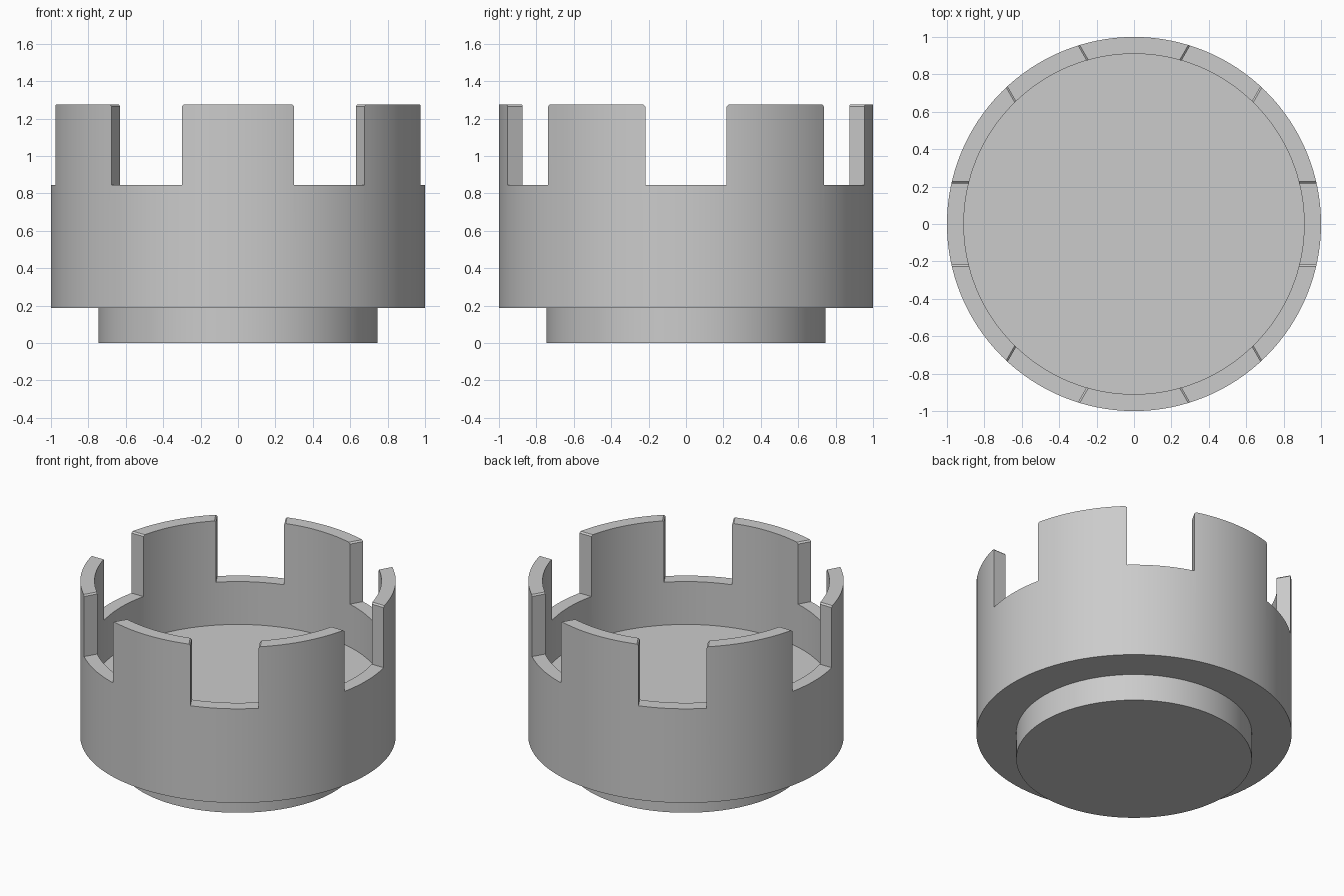
import bpy, bmesh
from math import pi
from mathutils import Matrix, Vector

cube = bpy.data.objects.get("Cube")
if cube:
    bpy.data.objects.remove(cube, do_unlink=True)

TOP, NOTCH, FLOOR, STEP = 1.275, 0.845, 0.545, 0.187
OUTER, INNER, BASE = 1.0, 0.91, 0.747
HALF_GAP, CHAMFER = 0.217, 0.01

grey = bpy.data.materials.new("plain grey")
grey.use_nodes = True
grey.diffuse_color = (0.6, 0.6, 0.6, 1)
grey.node_tree.nodes["Principled BSDF"].inputs["Base Color"].default_value = grey.diffuse_color


def add_object(name, bm):
    bmesh.ops.recalc_face_normals(bm, faces=bm.faces)
    mesh = bpy.data.meshes.new(name)
    bm.to_mesh(mesh)
    bm.free()
    obj = bpy.data.objects.new(name, mesh)
    bpy.context.collection.objects.link(obj)
    return obj


def revolve(name, profile, steps):
    bm = bmesh.new()
    verts = [bm.verts.new((r, 0, z)) for r, z in profile]
    edges = [bm.edges.new(pair) for pair in zip(verts, verts[1:])]
    bmesh.ops.spin(bm, geom=verts + edges, axis=(0, 0, 1), cent=(0, 0, 0),
                   angle=2 * pi, steps=steps, use_merge=True)
    bmesh.ops.remove_doubles(bm, verts=bm.verts, dist=0.0001)
    # Close the open rings with single flat discs
    bmesh.ops.holes_fill(bm, edges=[e for e in bm.edges if e.is_boundary], sides=0)
    return add_object(name, bm)


def notch_cutter(angle):
    # Straight slot that flares at the top to chamfer the tooth ends
    flare = 0.1
    start = TOP - CHAMFER
    half = [(HALF_GAP, NOTCH), (HALF_GAP, start), (HALF_GAP + flare, start + flare)]
    outline = half + [(-y, z) for y, z in reversed(half)]
    bm = bmesh.new()
    face = bm.faces.new([bm.verts.new((-1.2, y, z)) for y, z in outline])
    grown = bmesh.ops.extrude_face_region(bm, geom=[face])["geom"]
    bmesh.ops.translate(bm, vec=Vector((2.4, 0, 0)),
                        verts=[v for v in grown if isinstance(v, bmesh.types.BMVert)])
    bm.transform(Matrix.Rotation(angle, 4, "Z"))
    cutter = add_object("notch_cutter", bm)
    cutter.hide_render = True
    return cutter


# Cup with a stepped foot and a recessed floor
cup = revolve("castellated_cup", [(BASE, 0), (BASE, STEP), (OUTER, STEP), (OUTER, TOP),
                                  (INNER, TOP), (INNER, FLOOR)], 128)
cup.data.materials.append(grey)
bpy.context.view_layer.objects.active = cup
cup.select_set(True)

# Three slots through the full width leave six teeth
for i in range(3):
    cutter = notch_cutter(i * pi / 3)
    cut = cup.modifiers.new("notch", "BOOLEAN")
    cut.operation = "DIFFERENCE"
    cut.solver = "EXACT"
    cut.object = cutter
    bpy.ops.object.modifier_apply(modifier=cut.name)
    bpy.data.objects.remove(cutter, do_unlink=True)

bpy.ops.object.shade_smooth_by_angle(angle=pi / 6)
